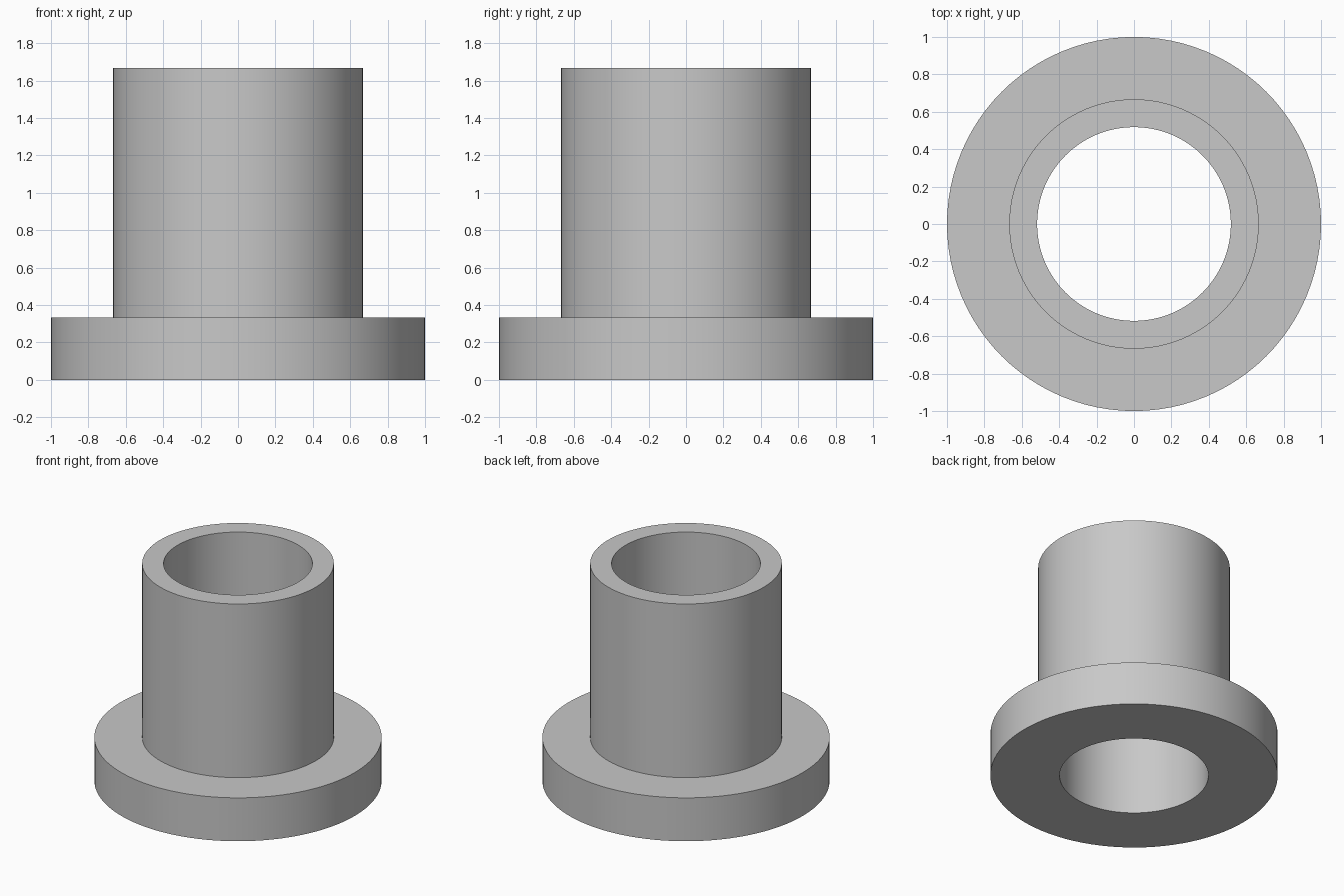
import bpy
import bmesh
import math

cube = bpy.data.objects.get("Cube")
if cube:
    bpy.data.objects.remove(cube, do_unlink=True)

# Plain grey material
grey = bpy.data.materials.new("plain grey")
grey.use_nodes = True
color = (0.58, 0.58, 0.58, 1)
grey.diffuse_color = color
grey.node_tree.nodes["Principled BSDF"].inputs["Base Color"].default_value = color

# Proportions
FLANGE_R, TUBE_R, BORE_R = 1.0, 0.667, 0.518
FLANGE_TOP, TUBE_TOP = 0.333, 1.667
SEGMENTS = 96

# Flanged bushing: closed half-section revolved around z
section = [(BORE_R, 0), (FLANGE_R, 0), (FLANGE_R, FLANGE_TOP),
           (TUBE_R, FLANGE_TOP), (TUBE_R, TUBE_TOP), (BORE_R, TUBE_TOP)]
bm = bmesh.new()
verts = [bm.verts.new((r, 0, z)) for r, z in section]
edges = [bm.edges.new((v, verts[(i + 1) % len(verts)])) for i, v in enumerate(verts)]
bmesh.ops.spin(bm, geom=verts + edges, cent=(0, 0, 0), axis=(0, 0, 1),
               angle=math.tau, steps=SEGMENTS)
bmesh.ops.remove_doubles(bm, verts=bm.verts[:], dist=0.0001)
bmesh.ops.recalc_face_normals(bm, faces=bm.faces[:])

mesh = bpy.data.meshes.new("flanged_bushing")
bm.to_mesh(mesh)
bm.free()
mesh.materials.append(grey)
bushing = bpy.data.objects.new("flanged_bushing", mesh)
bpy.context.collection.objects.link(bushing)

# Smooth round walls, sharp rims
bpy.ops.object.select_all(action="DESELECT")
bushing.select_set(True)
bpy.context.view_layer.objects.active = bushing
bpy.ops.object.shade_smooth_by_angle(angle=math.radians(30))
